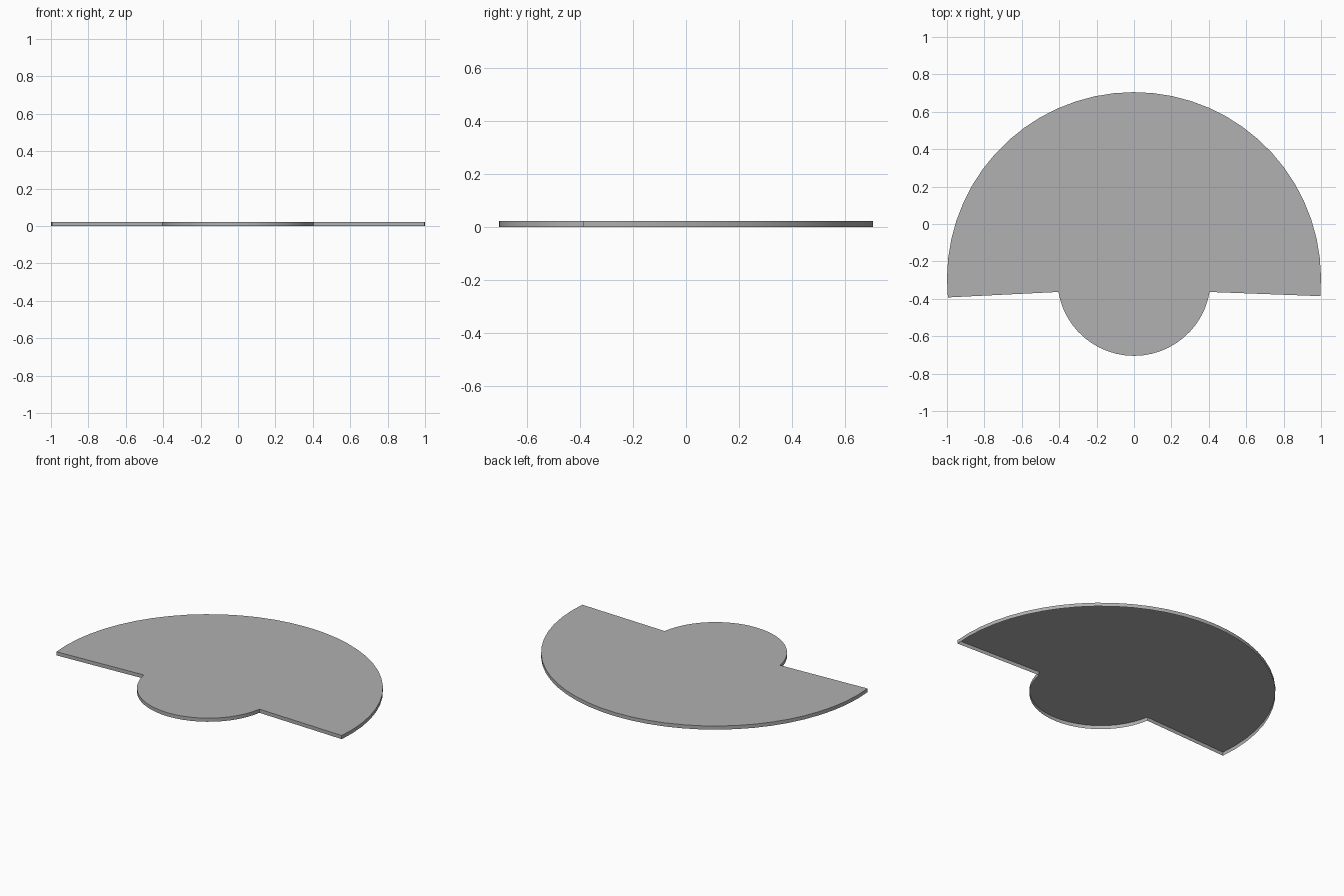
import bpy, bmesh
from math import sin, cos, radians

if "Cube" in bpy.data.objects:
    bpy.data.objects.remove(bpy.data.objects["Cube"])

CENTRE_Y, THICKNESS = -0.295, 0.023


def arc(radius, start, end, steps):
    """Points along an arc about the shared centre, angles in degrees."""
    angles = [radians(start + (end - start) * i / steps) for i in range(steps + 1)]
    return [(radius * cos(a), CENTRE_Y + radius * sin(a)) for a in angles]


# Outline: wide fan arc, then the small round hub on the same centre
outline = arc(1.0, -5.2, 185.6, 32) + arc(0.41, 189.6, 350.4, 24)

# Top sheet with side walls hanging down, open underneath
bm = bmesh.new()
top = bm.faces.new([bm.verts.new((x, y, THICKNESS)) for x, y in outline])
walls = bmesh.ops.extrude_edge_only(bm, edges=top.edges[:])["geom"]
bmesh.ops.translate(bm, vec=(0, 0, -THICKNESS),
                    verts=[v for v in walls if isinstance(v, bmesh.types.BMVert)])
bmesh.ops.recalc_face_normals(bm, faces=bm.faces)
if top.normal.z < 0:
    bmesh.ops.reverse_faces(bm, faces=bm.faces)

# Flat fan-shaped plate
mesh = bpy.data.meshes.new("fan_plate")
bm.to_mesh(mesh)
bm.free()
plate = bpy.data.objects.new("fan_plate", mesh)
bpy.context.collection.objects.link(plate)
bpy.context.view_layer.objects.active = plate
plate.select_set(True)
bpy.ops.object.shade_smooth_by_angle(angle=radians(30))

# Dark grey finish
grey = bpy.data.materials.new("dark_grey")
grey.diffuse_color = (0.44, 0.44, 0.44, 1)
grey.use_nodes = True
grey.node_tree.nodes["Principled BSDF"].inputs["Base Color"].default_value = grey.diffuse_color
mesh.materials.append(grey)
